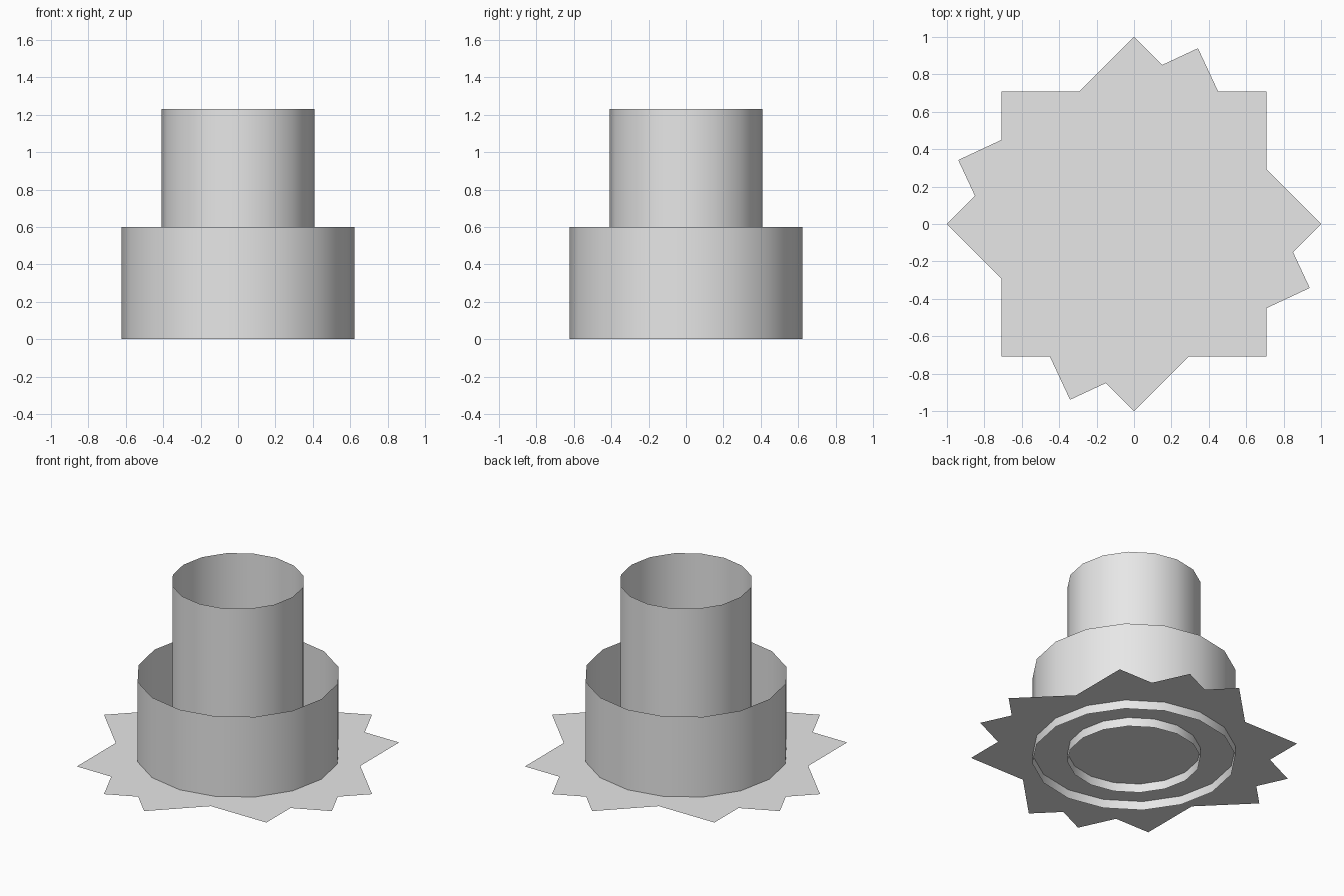
import bpy, bmesh, math

if "Cube" in bpy.data.objects:
    bpy.data.objects.remove(bpy.data.objects["Cube"])

grey = bpy.data.materials.new("light_grey")
grey.diffuse_color = (0.8, 0.8, 0.8, 1)
grey.use_nodes = True
grey.node_tree.nodes["Principled BSDF"].inputs["Base Color"].default_value = grey.diffuse_color


def finish(name, bm):
    mesh = bpy.data.meshes.new(name)
    bm.to_mesh(mesh)
    bm.free()
    mesh.materials.append(grey)
    obj = bpy.data.objects.new(name, mesh)
    bpy.context.collection.objects.link(obj)
    return obj


def open_tube(name, radius, height, sides=16):
    # thin walled cylinder without end caps, standing on the ground
    bm = bmesh.new()
    rings = []
    for z in (0, height):
        rings.append([bm.verts.new((radius * math.cos(math.tau * i / sides),
                                    radius * math.sin(math.tau * i / sides), z))
                      for i in range(sides)])
    low, high = rings
    for i in range(sides):
        j = (i + 1) % sides
        bm.faces.new((low[i], low[j], high[j], high[i]))
    obj = finish(name, bm)
    bpy.context.view_layer.objects.active = obj
    obj.select_set(True)
    bpy.ops.object.shade_smooth_by_angle(angle=math.radians(30))
    obj.select_set(False)


def star_plate(name, z):
    # outline of three overlapping squares turned by 0, 45 and 70 degrees
    bm = bmesh.new()
    tips = [quarter + turn for quarter in (0, 90, 180, 270) for turn in (0, 45, 70)]
    outline = []
    for a, b in zip(tips, tips[1:] + [360]):
        valley = math.cos(math.pi / 4) / math.cos(math.radians(45 - (b - a) / 2))
        for angle, r in ((a, 1.0), ((a + b) / 2, valley)):
            t = math.radians(angle)
            outline.append(bm.verts.new((r * math.cos(t), r * math.sin(t), z)))
    # fan of triangles around the middle
    middle = bm.verts.new((0, 0, z))
    for p, q in zip(outline, outline[1:] + outline[:1]):
        bm.faces.new((middle, p, q))
    finish(name, bm)


star_plate("star_brim", 0.06)
open_tube("outer_ring", 0.623, 0.6)
open_tube("inner_tube", 0.408, 1.23)
